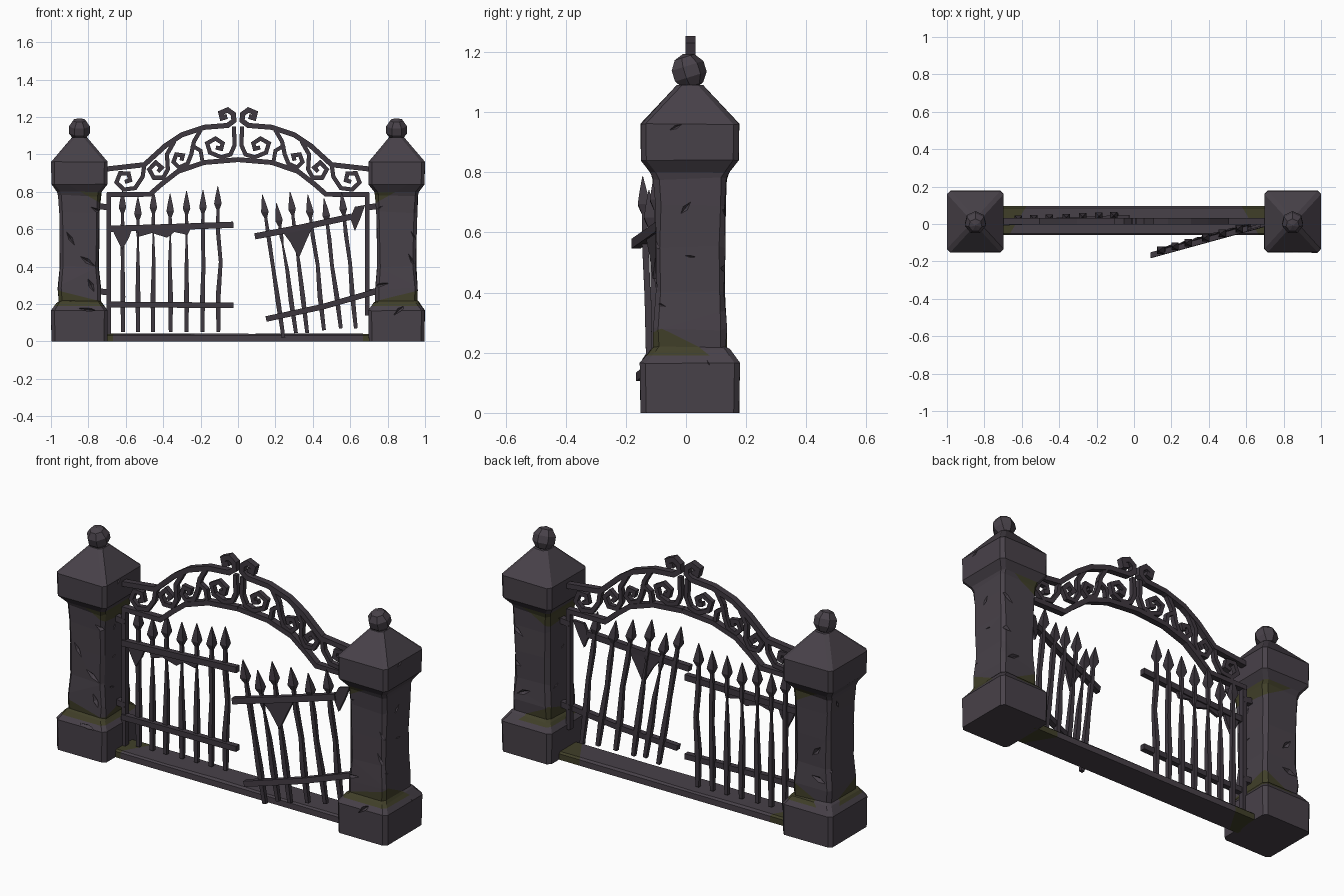
import bpy, bmesh, math, random
from mathutils import Vector, Matrix

if "Cube" in bpy.data.objects:
    bpy.data.objects.remove(bpy.data.objects["Cube"])

random.seed(4)


def material(name, rgb):
    m = bpy.data.materials.new(name)
    m.diffuse_color = (*rgb, 1)
    m.use_nodes = True
    m.node_tree.nodes["Principled BSDF"].inputs["Base Color"].default_value = m.diffuse_color
    return m


STONE = material("dark stone", (0.064, 0.053, 0.066))
IRON = material("dark iron", (0.049, 0.040, 0.051))
MOSS = material("dull moss", (0.052, 0.050, 0.022))


def finish(name, bm, mats):
    bmesh.ops.recalc_face_normals(bm, faces=bm.faces[:])
    me = bpy.data.meshes.new(name)
    bm.to_mesh(me)
    bm.free()
    for m in mats:
        me.materials.append(m)
    ob = bpy.data.objects.new(name, me)
    bpy.context.collection.objects.link(ob)
    return ob


def loft(bm, rings):
    vs = [[bm.verts.new(p) for p in r] for r in rings]
    n = len(vs[0])
    for a, b in zip(vs, vs[1:]):
        for i in range(n):
            bm.faces.new((a[i], a[(i + 1) % n], b[(i + 1) % n], b[i]))
    bm.faces.new(vs[0][::-1])
    bm.faces.new(vs[-1])


def ribbon(name, pts, width, yfun, depth=None):
    """Bar of rectangular section along x,z points; square section if depth is None."""
    P = [Vector(p[:2]) for p in pts]
    rings = []
    for i, p in enumerate(P):
        a = (p - P[i - 1]).normalized() if i else (P[1] - p).normalized()
        b = (P[i + 1] - p).normalized() if i < len(P) - 1 else a
        t = (a + b).normalized()
        n = Vector((-t.y, t.x))
        w = (pts[i][2] if len(pts[i]) > 2 else width) / 2
        w2 = w / max(0.6, t.dot(a))
        d = depth / 2 if depth else w
        l, r, y = p + n * w2, p - n * w2, yfun(p.x)
        rings.append([(l.x, y - d, l.y), (r.x, y - d, r.y), (r.x, y + d, r.y), (l.x, y + d, l.y)])
    bm = bmesh.new()
    loft(bm, rings)
    return finish(name, bm, [IRON])


def plate(name, pts, yfun, thick=0.016):
    bm = bmesh.new()
    loft(bm, [[(x, yfun(x) + k * thick / 2, z) for x, z in pts] for k in (-1, 1)])
    return finish(name, bm, [IRON])


def split(bm, co, no):
    bmesh.ops.bisect_plane(bm, geom=bm.verts[:] + bm.edges[:] + bm.faces[:],
                           plane_co=co, plane_no=no, dist=1e-5)


# Stone pillars: lofted chamfered squares, chipped with thin diamond cutters, mossy bands
LEVELS = [(0, .150, .165), (.165, .152, .167), (.208, .125, .137), (.215, .116, .124),
          (.28, .117, .124), (.40, .107, .117), (.55, .110, .119), (.69, .113, .120),
          (.78, .118, .124), (.80, .120, .133), (.84, .151, .163), (.96, .152, .165),
          (1.09, .042, .045)]
for side, s in (("left", -1), ("right", 1)):
    cx, cy = s * 0.848, 0.013
    rings = []
    for z, hx, hy in LEVELS:
        c = 0.018
        j = 0.006 if 0.2 < z < 0.79 else 0.002
        ring = [(hx - c, hy), (hx, hy - c), (hx, c - hy), (hx - c, -hy),
                (c - hx, -hy), (-hx, c - hy), (-hx, hy - c), (c - hx, hy)]
        rings.append([(cx + x - random.random() * j * math.copysign(1, x),
                       cy + y - random.random() * j * math.copysign(1, y),
                       z + (random.uniform(-j, j) if 0 < z < 1 else 0)) for x, y in ring])
    bm = bmesh.new()
    loft(bm, rings)
    pillar = finish(side + "_pillar", bm, [STONE, MOSS])

    bm = bmesh.new()
    spots = [(0, .30), (0, .43), (0, .55), (0, .70), (1, .36), (1, .52), (1, .68),
             (2, .33), (2, .48), (2, .66), (3, .38), (3, .57), (3, .73), (0, .17), (1, .18), (1, .95)]
    for face, z in spots:
        u = random.uniform(-.12, .12)
        r = .118 if .21 < z < .8 else .16
        ang = face * math.pi / 2
        M = (Matrix.Translation((cx, cy, z)) @ Matrix.Rotation(ang, 4, 'Z')
             @ Matrix.Translation((u, -r, 0)) @ Matrix.Rotation(random.uniform(-1.2, 1.2), 4, 'Y')
             @ Matrix.Diagonal((random.uniform(.04, .065), .018, random.uniform(.010, .016), 1)))
        bmesh.ops.create_uvsphere(bm, u_segments=4, v_segments=2, radius=1, matrix=M)
    cutter = finish("chip_cutter", bm, [STONE])
    cutter.hide_render = True
    mod = pillar.modifiers.new("chips", 'BOOLEAN')
    mod.operation, mod.object, mod.solver = 'DIFFERENCE', cutter, 'EXACT'
    bpy.context.view_layer.update()
    me = bpy.data.meshes.new_from_object(pillar.evaluated_get(bpy.context.evaluated_depsgraph_get()))
    pillar.modifiers.clear()
    pillar.data = me
    bpy.data.objects.remove(cutter)

    bm = bmesh.new()
    bm.from_mesh(me)
    low = [(Vector((cx, cy, .29)), Vector((s * .5, .5, 1))),
           (Vector((cx, cy, .28)), Vector((-s * .25, -.3, 1)))]
    high = (Vector((cx, cy, .79)), Vector((-s * .55, .1, 1)))
    for co, no in low + [high, (Vector((0, 0, .19)), Vector((0, 0, 1)))]:
        split(bm, co, no)
    for f in bm.faces:
        c = f.calc_center_median()
        mossy = c.z > .19 and all((c - co).dot(no) < 0 for co, no in low)
        mossy = mossy or (c.z < .80 and (c - high[0]).dot(high[1]) > 0)
        f.material_index = 1 if mossy else 0
    bm.to_mesh(me)
    bm.free()

    # Faceted ball on the cap
    bm = bmesh.new()
    bmesh.ops.create_uvsphere(bm, u_segments=7, v_segments=5, radius=.061,
                              matrix=Matrix.Translation((cx, cy - .005, 1.135)) @ Matrix.Rotation(.3, 4, 'X'))
    finish(side + "_pillar_ball", bm, [STONE])

# Threshold slab with mossy ends
bm = bmesh.new()
loft(bm, [[(x, -.06, 0), (x, .096, 0), (x, .096, .032), (x, .086, .041 + e), (x, -.05, .041 - e), (x, -.06, .032)]
          for x, e in ((-.72, 0), (-.4, .002), (-.1, -.002), (.25, .002), (.72, 0))])
for s in (-1, 1):
    split(bm, (s * .62, .02, 0), (s, .6, 0))
for f in bm.faces:
    c = f.calc_center_median()
    f.material_index = 1 if any((c.x - s * .62) * s + (c.y - .02) * .6 > 0 for s in (-1, 1)) else 0
finish("threshold", bm, [STONE, MOSS])

# Fixed frame, arches and scrollwork, repeated on both sides
def mid(x):
    return 0.015


UPPER = [(-.72, .92), (-.50, .945), (-.39, 1.045), (-.30, 1.105), (-.18, 1.145), (-.055, 1.155),
         (-.022, 1.18), (-.024, 1.215), (-.055, 1.238), (-.092, 1.222), (-.085, 1.195), (-.058, 1.203)]
LOWER = [(-.70, .785), (-.47, .787), (-.41, .84), (-.32, .91), (-.18, .957), (0, .972)]
SCROLLS = [
    [(-.022, 1.15), (-.018, 1.05), (-.04, 1.0), (-.09, .985), (-.15, 1.01), (-.165, 1.06),
     (-.12, 1.085), (-.082, 1.06), (-.09, 1.03), (-.118, 1.037)],
    [(-.20, 1.13), (-.235, 1.07), (-.25, 1.0), (-.27, .95), (-.315, .93), (-.345, .96),
     (-.33, 1.0), (-.295, .995), (-.302, .967)],
    [(-.34, 1.07), (-.38, 1.0), (-.375, .92), (-.40, .875), (-.45, .875), (-.475, .92),
     (-.44, .957), (-.408, .93), (-.428, .908)],
    [(-.50, .95), (-.51, .88), (-.55, .82), (-.61, .812), (-.65, .85), (-.63, .9),
     (-.585, .897), (-.577, .862), (-.605, .853)]]
for side, s in (("left", -1), ("right", 1)):
    def flip(pts):
        return [(-s * p[0], p[1]) for p in pts]
    ribbon(side + "_upper_arch", flip(UPPER), .027, mid, .034)
    ribbon(side + "_lower_arch", flip(LOWER), .026, mid, .034)
    for i, sc in enumerate(SCROLLS):
        ribbon(f"{side}_scroll_{i + 1}", flip(sc), .022, mid, .026)
    ribbon(side + "_arch_leaf", flip([(-.25, 1.05), (-.20, 1.02), (-.19, .96)]), .02, mid, .026)
    ribbon(side + "_frame_post", [(s * .692, .03 if s < 0 else .14), (s * .692, .795)], .024, mid, .03)
    for z in (.265, .72):
        ribbon(side + "_hinge", [(s * .75, z + .004), (s * .685, z - .004)], .032, mid, .032)


# Spear bar: shaft from foot to tip, optionally thinned under the rail, with a spear head
def spear(name, foot, tip, yfun, thin, bend):
    a, b = Vector(foot), Vector(tip)
    L = (b - a).length
    h = .125 / L
    prof = [(0, .020), (.25, .026), (.48, .020), (.69, .009 if thin else .022), (.74, .020),
            (1 - h, .016), (1 - h * .75, .040), (1 - h * .45, .027), (1, .003)]
    pts = []
    for t, w in prof:
        p = a.lerp(b, t)
        k = bend if .4 < t < .6 else 0
        pts.append((p.x + k, p.y, w))
    ribbon(name, pts, .02, yfun)


# Left leaf, still upright
def left_y(x):
    return .035 + (x + .35) * .04


def left_front(x):
    return left_y(x) - .014


for i, (x, top) in enumerate(zip((-.615, -.535, -.455, -.36, -.275, -.19, -.105),
                                 (.81, .775, .81, .79, .805, .81, .83))):
    spear(f"left_spear_{i + 1}", (x, .05), (x + .003 * (i % 3 - 1), top), left_y,
          1 <= i <= 4, (0, 0, .003, -.003, 0, .004, .014)[i])
ribbon("left_top_rail", [(-.70, .602), (-.35, .612), (-.025, .624)], .033, left_front, .03)
ribbon("left_bottom_rail", [(-.70, .198), (-.025, .193)], .030, left_front, .03)
plate("left_shield", [(-.675, .605), (-.565, .605), (-.585, .55), (-.62, .49), (-.65, .55)], left_front)
plate("left_torn_trim", [(-.54, .605), (-.25, .61), (-.27, .57), (-.34, .585), (-.38, .555),
                         (-.46, .58), (-.53, .56)], left_front)


# Right leaf, sagging and swung to the front
def right_y(x):
    return -.155 + (x - .09) * .275


def right_front(x):
    return right_y(x) - .012


FEET = [(.243, .02), (.31, .045), (.37, .045), (.46, .06), (.55, .07), (.63, .07)]
TIPS = [(.13, .785), (.205, .74), (.278, .80), (.373, .785), (.46, .765), (.553, .80)]
for i, (foot, tip) in enumerate(zip(FEET, TIPS)):
    spear(f"right_spear_{i + 1}", foot, tip, right_y, i in (1, 2), (0, .004, 0, .008, -.004, .006)[i])
ribbon("right_top_rail", [(.09, .562), (.35, .612), (.61, .668)], .033, right_front, .03)
ribbon("right_bottom_rail", [(.15, .120), (.45, .185), (.73, .265)], .030, right_front, .03)
plate("right_shield", [(.235, .59), (.405, .625), (.37, .55), (.325, .445), (.28, .53)], right_front)
plate("right_torn_trim", [(.60, .66), (.625, .72), (.68, .73), (.655, .66), (.625, .59)], right_front)
